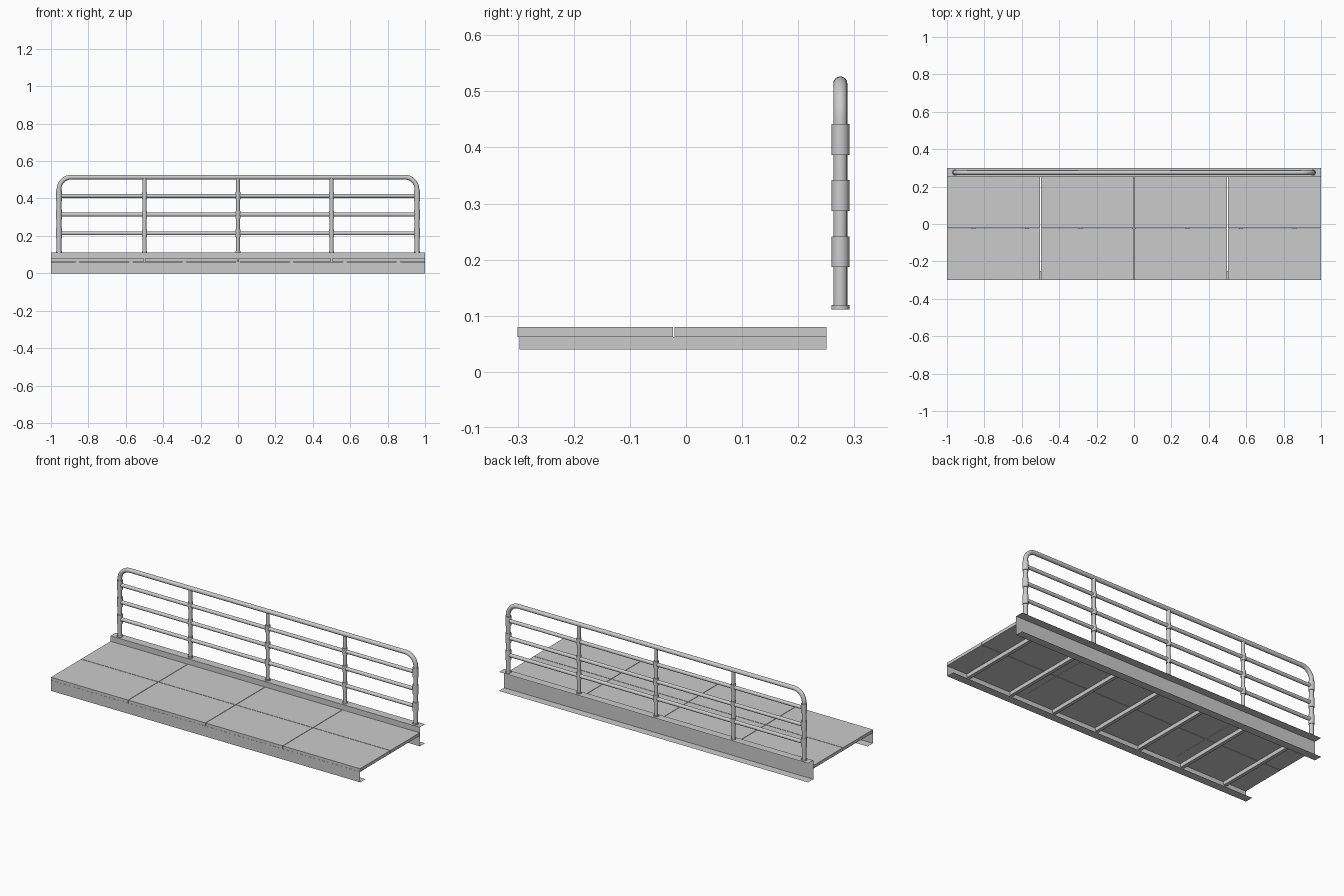
import bpy, bmesh, math
from mathutils import Vector, Matrix

cube = bpy.data.objects.get("Cube")
if cube:
    bpy.data.objects.remove(cube, do_unlink=True)

# One galvanised grey for everything
steel = bpy.data.materials.new("galvanised_grey")
steel.use_nodes = True
GREY = (0.6, 0.6, 0.6, 1)
steel.diffuse_color = GREY
steel.node_tree.nodes["Principled BSDF"].inputs["Base Color"].default_value = GREY


def finish(name, bm, smooth=False):
    bmesh.ops.recalc_face_normals(bm, faces=bm.faces)
    mesh = bpy.data.meshes.new(name)
    bm.to_mesh(mesh)
    bm.free()
    mesh.materials.append(steel)
    obj = bpy.data.objects.new(name, mesh)
    bpy.context.collection.objects.link(obj)
    if smooth:
        bpy.ops.object.select_all(action="DESELECT")
        obj.select_set(True)
        bpy.context.view_layer.objects.active = obj
        bpy.ops.object.shade_smooth_by_angle(angle=math.radians(40))
    return obj


def box(name, lo, hi):
    lo, hi = Vector(lo), Vector(hi)
    bm = bmesh.new()
    size = Matrix.Diagonal((*(hi - lo), 1))
    bmesh.ops.create_cube(bm, size=1, matrix=Matrix.Translation((lo + hi) / 2) @ size)
    return finish(name, bm)


def sheet_beam(name, profile):
    """Open sheet-metal section in (y, z), running the full length."""
    bm = bmesh.new()
    ends = [[bm.verts.new((x, y, z)) for y, z in profile] for x in (-1, 1)]
    for i in range(len(profile) - 1):
        bm.faces.new((ends[0][i], ends[1][i], ends[1][i + 1], ends[0][i + 1]))
    return finish(name, bm)


def tube(name, path, radius, sides=16):
    """Round tube swept along a path lying in a plane of constant y."""
    path = [Vector(p) for p in path]
    across = Vector((0, 1, 0))
    bm = bmesh.new()
    rings = []
    for i, p in enumerate(path):
        tangent = (path[min(i + 1, len(path) - 1)] - path[max(i - 1, 0)]).normalized()
        side = tangent.cross(across)
        ring = []
        for k in range(sides):
            a = 2 * math.pi * k / sides
            ring.append(bm.verts.new(p + radius * (math.cos(a) * across + math.sin(a) * side)))
        rings.append(ring)
    for a, b in zip(rings, rings[1:]):
        for k in range(sides):
            j = (k + 1) % sides
            bm.faces.new((a[k], a[j], b[j], b[k]))
    bm.faces.new(rings[0])
    bm.faces.new(rings[-1])
    return finish(name, bm, smooth=True)


# Deck: two rows of four plates with hairline joints
DECK_BOTTOM, DECK_TOP, SEAM_Y, GAP = 0.062, 0.08, -0.022, 0.0015
for col in range(4):
    x = -1 + col * 0.5
    left = x + (GAP if col else 0)
    right = x + 0.5 - (GAP if col < 3 else 0)
    box("deck_plate_front", (left, -0.3, DECK_BOTTOM), (right, SEAM_Y - GAP, DECK_TOP))
    box("deck_plate_back", (left, SEAM_Y + GAP, DECK_BOTTOM), (right, 0.25, DECK_TOP))

# Side channels
sheet_beam("front_channel", [(-0.25, 0.061), (-0.299, 0.061), (-0.299, 0), (-0.25, 0)])
sheet_beam("back_channel", [(0.3, 0.111), (0.252, 0.111), (0.252, 0), (0.3, 0)])

# Cross bearers under the deck
for i in range(7):
    x = (i - 3) * 0.286
    box("cross_bearer", (x - 0.01, -0.297, 0.04), (x + 0.01, 0.25, DECK_BOTTOM))

# Bent outer handrail
RAIL_Y, END_X, RAIL_Z, BEND, BASE_Z = 0.275, 0.957, 0.514, 0.065, 0.111
half = [(END_X, RAIL_Y, BASE_Z)]
for k in range(9):
    a = math.pi / 2 * k / 8
    half.append((END_X - BEND + BEND * math.cos(a), RAIL_Y, RAIL_Z - BEND + BEND * math.sin(a)))
mirrored = [(-x, y, z) for x, y, z in reversed(half)]
tube("outer_handrail", half + mirrored, 0.0125)

# Horizontal rails
HEIGHTS = (0.214, 0.314, 0.414)
for z in HEIGHTS:
    tube("horizontal_rail", [(-END_X, RAIL_Y, z), (END_X, RAIL_Y, z)], 0.0105)

# Posts, collars and base rings
for x in (-END_X, -0.5, 0, 0.5, END_X):
    outer = abs(x) == END_X
    if not outer:
        tube("middle_post", [(x, RAIL_Y, BASE_Z), (x, RAIL_Y, RAIL_Z)], 0.0105)
    collar = 0.016 if outer else 0.014
    reach = 0.0275 if outer else 0.02
    for z in HEIGHTS:
        tube("rail_collar", [(x, RAIL_Y, z - reach), (x, RAIL_Y, z + reach)], collar)
    tube("post_base", [(x, RAIL_Y, BASE_Z), (x, RAIL_Y, BASE_Z + 0.008)], collar)
